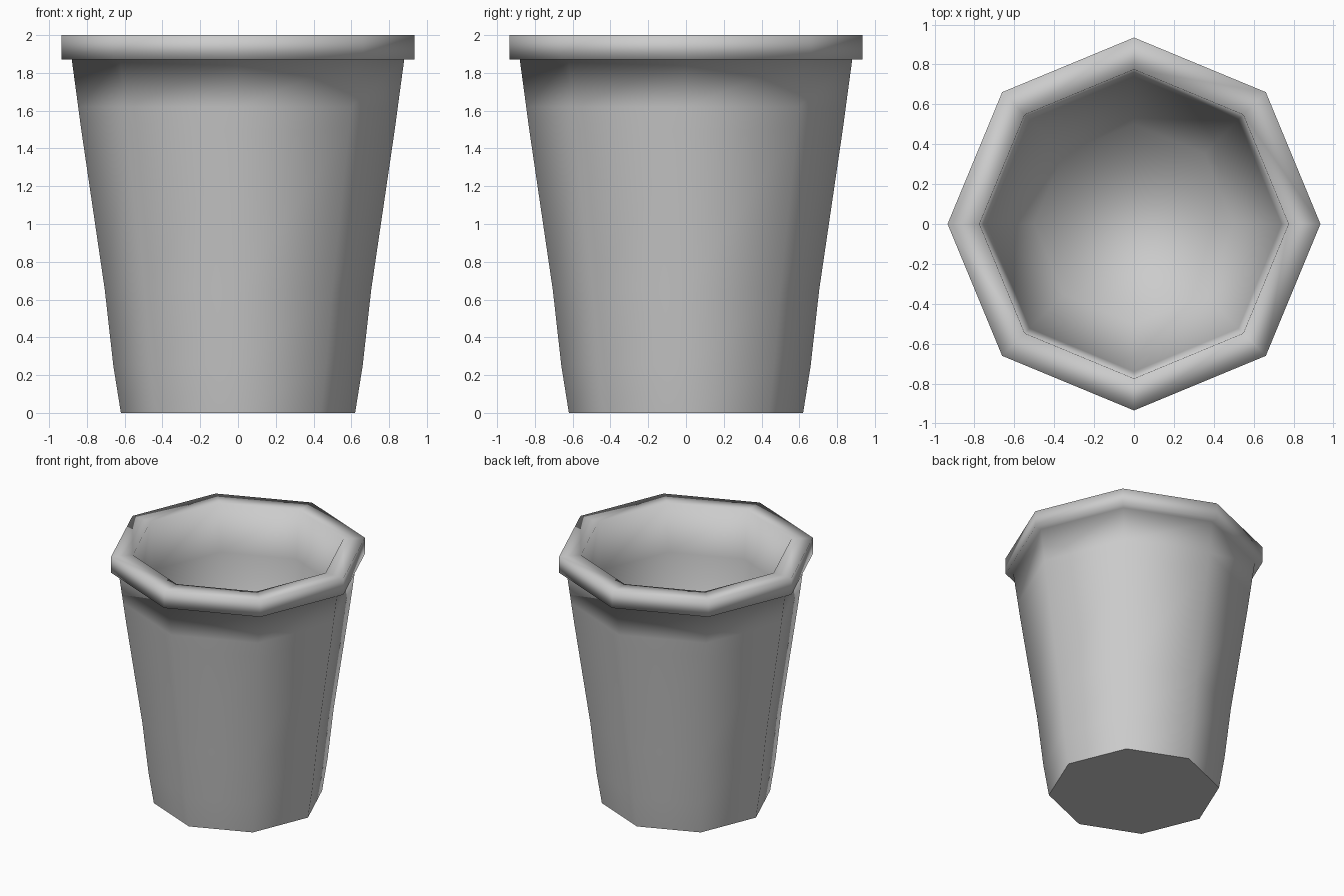
import bpy, bmesh, math

if "Cube" in bpy.data.objects:
    bpy.data.objects.remove(bpy.data.objects["Cube"])

SIDES = 8
# Cup section (radius, height): from outer foot, over the rim, down to inner floor
PROFILE = [(0.62, 0.0), (0.66, 0.25), (0.705, 0.65), (0.83, 1.5), (0.846, 1.62),
           (0.88, 1.87), (0.935, 1.87), (0.935, 2.0), (0.775, 2.0),
           (0.74, 1.62), (0.50, 0.10)]

bm = bmesh.new()


def ring(r, z):
    return [bm.verts.new((r * math.cos(2 * math.pi * i / SIDES),
                          r * math.sin(2 * math.pi * i / SIDES), z))
            for i in range(SIDES)]


# Walls and rim
rings = [ring(r, z) for r, z in PROFILE]
for a, b in zip(rings, rings[1:]):
    for i in range(SIDES):
        j = (i + 1) % SIDES
        bm.faces.new((a[i], a[j], b[j], b[i]))

# Underside and inner floor
under = bm.faces.new(list(reversed(rings[0])))
bm.faces.new(rings[-1])

# Smooth all over, with a crisp edge around the foot
for f in bm.faces:
    f.smooth = True
for e in under.edges:
    e.smooth = False
bmesh.ops.recalc_face_normals(bm, faces=bm.faces[:])

mesh = bpy.data.meshes.new("cup")
bm.to_mesh(mesh)
bm.free()
cup = bpy.data.objects.new("cup", mesh)
bpy.context.collection.objects.link(cup)
